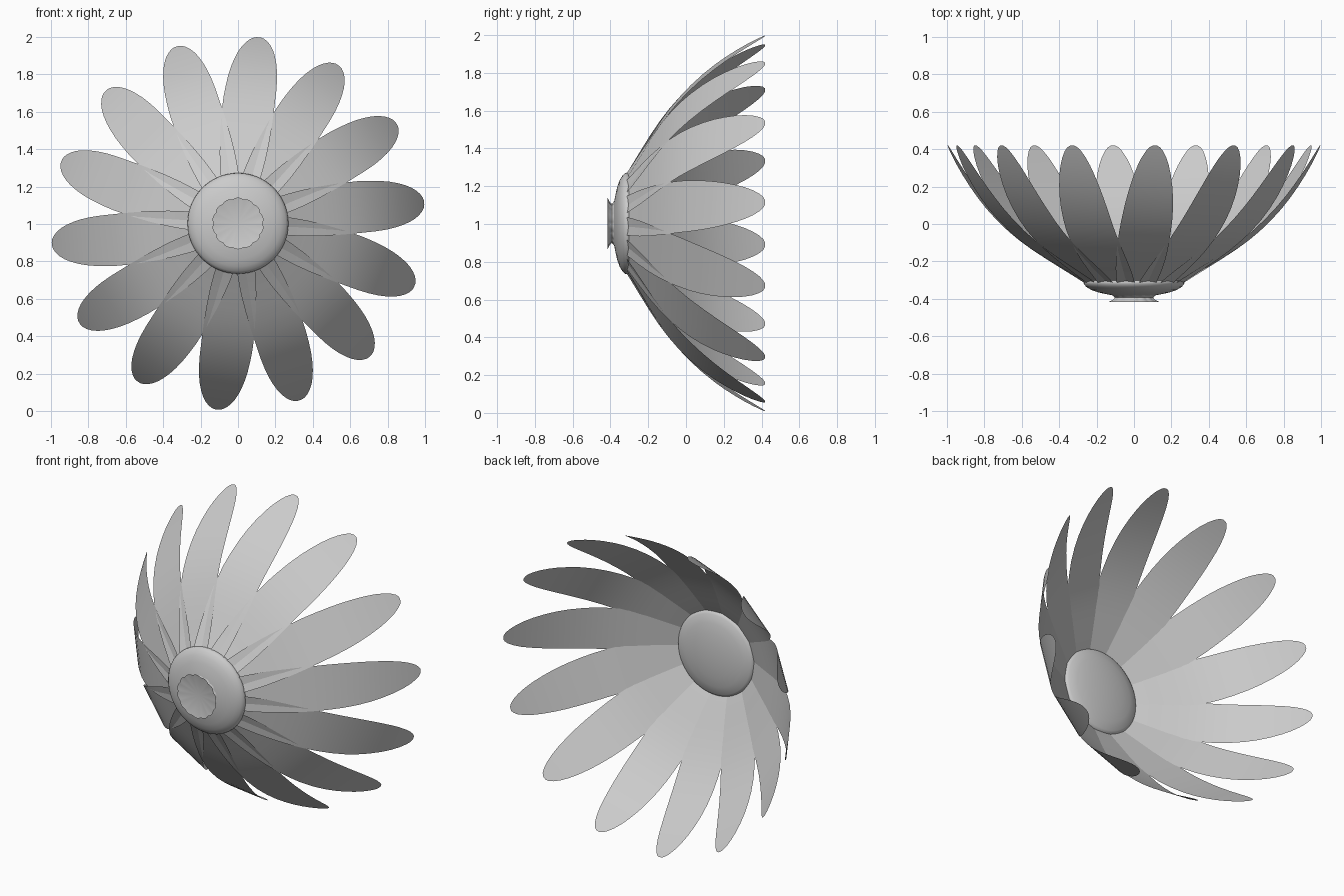
import bpy, bmesh, math
from mathutils import Matrix

if "Cube" in bpy.data.objects:
    bpy.data.objects.remove(bpy.data.objects["Cube"])

CZ = 1.003          # height of the flower axis (axis runs along y)
N = 14              # petals
TILT = .03          # slight pinwheel pitch of each petal


def finish(bm, name, angle=40):
    bmesh.ops.recalc_face_normals(bm, faces=bm.faces)
    me = bpy.data.meshes.new(name)
    bm.to_mesh(me)
    bm.free()
    ob = bpy.data.objects.new(name, me)
    bpy.context.collection.objects.link(ob)
    ob.location = (0, 0, CZ)
    bpy.ops.object.select_all(action='DESELECT')
    ob.select_set(True)
    bpy.context.view_layer.objects.active = ob
    bpy.ops.object.shade_smooth_by_angle(angle=math.radians(angle))
    return ob


def bowl_y(r):
    # bowl curve: depth along the axis for a given radius
    a, b, c = r - .25, r - .6, r - .8
    return -.31 + .643 * a + .604 * a * b + 1.11 * a * b * c


def lathe(name, profile, steps, scallop=lambda r, a: r):
    # surface of revolution about y; profile is (radius, y)
    bm = bmesh.new()
    rings = []
    for r, y in profile:
        if r == 0:
            rings.append([bm.verts.new((0, y, 0))] * steps)
            continue
        ring = []
        for i in range(steps):
            a = 2 * math.pi * i / steps
            q = scallop(r, a)
            ring.append(bm.verts.new((q * math.cos(a), y, q * math.sin(a))))
        rings.append(ring)
    for p, q in zip(rings, rings[1:]):
        for i in range(steps):
            j = (i + 1) % steps
            bm.faces.new(list(dict.fromkeys((p[i], p[j], q[j], q[i]))))
    return finish(bm, name)


# Petals: flat across, curved along the bowl, rounded at the tip,
# slightly offset and pitched so that each overlaps its neighbour
outline = [(.22, .100), (.28, .112), (.36, .124), (.45, .132), (.53, .136),
           (.6, .138), (.66, .138), (.72, .136), (.78, .131), (.83, .123),
           (.87, .113), (.91, .099), (.94, .084), (.965, .066), (.983, .047),
           (.994, .029), (.999, .012)]
across = 6
for k in range(N):
    bm = bmesh.new()
    rows = []
    for r, w in outline:
        shift = .015 * min(1, (1 - r) / .35)
        row = []
        for i in range(across + 1):
            s = w * (2 * i / across - 1)
            lift = TILT * s * min(1, (1 - r) / .25)
            row.append(bm.verts.new((r, bowl_y(r) + lift, s + shift)))
        rows.append(row)
    for p, q in zip(rows, rows[1:]):
        for i in range(across):
            bm.faces.new((p[i], p[i + 1], q[i + 1], q[i]))
    # local +z side turns anticlockwise as seen from the front
    turn = Matrix.Rotation(-2 * math.pi * (k + .25) / N, 4, 'Y')
    bmesh.ops.transform(bm, matrix=turn, verts=bm.verts)
    finish(bm, f"petal_{k + 1}", 60)

# Central button: domed on both sides, holding the petal roots
lathe("flower_centre",
      [(0, -.386), (.09, -.385), (.14, -.376), (.19, -.365), (.23, -.351),
       (.255, -.335), (.268, -.320), (.269, -.308), (.262, -.296), (.25, -.288),
       (.2, -.274), (.14, -.264), (.07, -.258), (0, -.256)], 64)

# Stem stub: narrow neck flaring to a scalloped, dished rim
lathe("stem_stub",
      [(.15, -.368), (.118, -.380), (.104, -.392), (.112, -.403), (.138, -.416), (0, -.392)],
      84, lambda r, a: r * (.95 + .05 * abs(math.sin(a * N / 2))))
